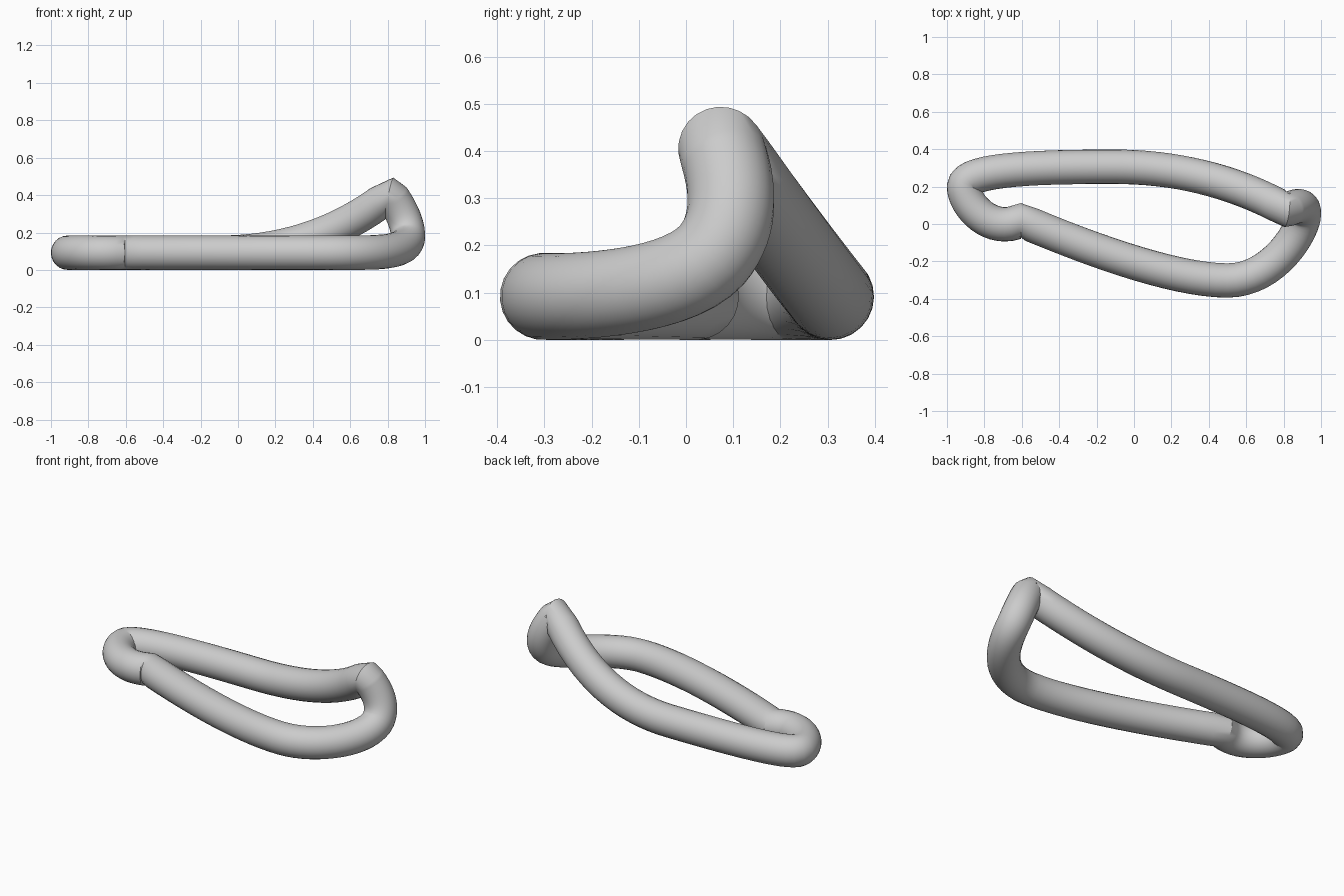
import bpy

if "Cube" in bpy.data.objects:
    bpy.data.objects.remove(bpy.data.objects["Cube"])

R = 0.092  # tube radius, also the height of the flat centreline

# Closed centreline: (left handle, point, right handle); two of them are sharp kinks
knots = [
    ((-0.76, -0.06, R), (-0.605, 0.02, R), (-0.30, -0.11, R)),             # left kink
    ((0.20, -0.302, R), (0.50, -0.302, R), (0.75, -0.302, R)),             # front bend
    ((0.909, -0.03, 0.085), (0.909, 0.055, 0.18), (0.909, 0.11, 0.245)),   # rising right end
    ((0.87, 0.10, 0.33), (0.815, 0.075, 0.403), (0.52, 0.24, 0.17)),       # raised peak kink
    ((0.20, 0.306, R), (-0.10, 0.306, R), (-0.45, 0.306, R)),              # back strand
    ((-0.909, 0.30, R), (-0.909, 0.20, R), (-0.909, 0.10, R)),             # left end
]

# Round tube swept along the centreline
curve = bpy.data.curves.new("bent_tube_loop", 'CURVE')
curve.dimensions = '3D'
curve.resolution_u = 16
curve.bevel_depth = R
curve.bevel_resolution = 10
spline = curve.splines.new('BEZIER')
spline.bezier_points.add(len(knots) - 1)
for bp, (left, co, right) in zip(spline.bezier_points, knots):
    bp.handle_left_type = bp.handle_right_type = 'FREE'
    bp.co, bp.handle_left, bp.handle_right = co, left, right
spline.use_cyclic_u = True

loop = bpy.data.objects.new("bent_tube_loop", curve)
bpy.context.collection.objects.link(loop)
bpy.context.view_layer.objects.active = loop
loop.select_set(True)

# Smooth mesh with crisp seams at the kinks
bpy.ops.object.convert(target='MESH')
bpy.ops.object.shade_smooth_by_angle()
